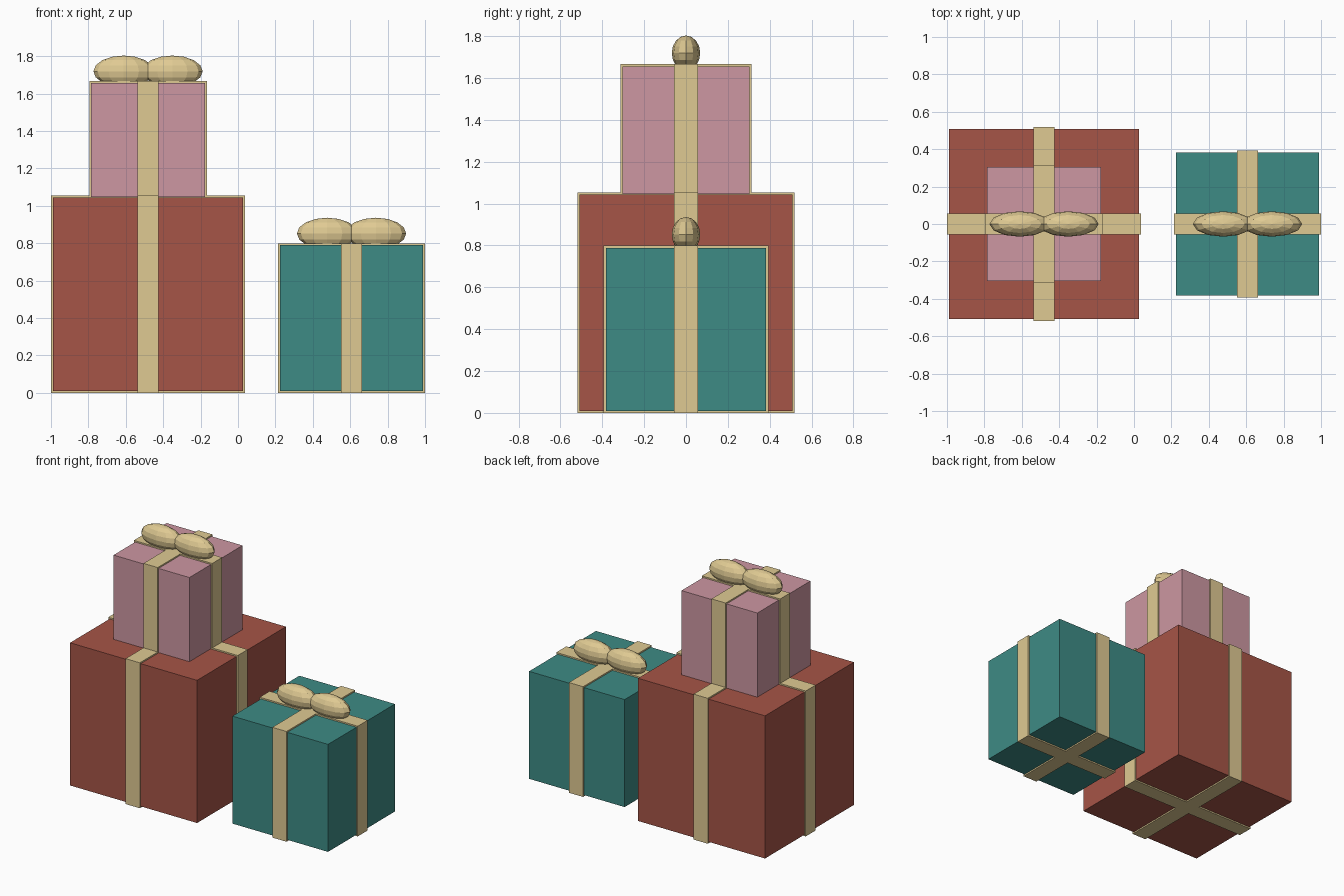
import bpy, bmesh
from mathutils import Matrix, Vector

if "Cube" in bpy.data.objects:
    bpy.data.objects.remove(bpy.data.objects["Cube"])


def material(name, rgb):
    m = bpy.data.materials.new(name)
    m.diffuse_color = (*rgb, 1)
    m.use_nodes = True
    m.node_tree.nodes["Principled BSDF"].inputs["Base Color"].default_value = m.diffuse_color
    return m


RED = material("red_paper", (0.38, 0.09, 0.063))
TEAL = material("teal_paper", (0.048, 0.26, 0.235))
PINK = material("pink_paper", (0.61, 0.31, 0.36))
GOLD = material("gold_ribbon", (0.74, 0.59, 0.29))

RIBBON = 0.114   # ribbon width
LIFT = 0.01      # how far the ribbon stands off the paper


def add_object(name, bm, mat):
    mesh = bpy.data.meshes.new(name)
    bm.to_mesh(mesh)
    bm.free()
    mesh.materials.append(mat)
    ob = bpy.data.objects.new(name, mesh)
    bpy.context.collection.objects.link(ob)
    return ob


def box(name, centre, size, mat):
    bm = bmesh.new()
    bmesh.ops.create_cube(bm, size=1, matrix=Matrix.LocRotScale(
        Vector(centre), None, Vector(size)))
    return add_object(name, bm, mat)


def bow_loop(name, centre, radii):
    bm = bmesh.new()
    bmesh.ops.create_uvsphere(bm, u_segments=12, v_segments=8, radius=1,
                              matrix=Matrix.LocRotScale(Vector(centre), None, Vector(radii)))
    return add_object(name, bm, GOLD)


def gift(name, x, z0, width, height, mat, bow):
    # wrapped box with a ribbon band in each direction; z0 is the paper's bottom
    c = (x, 0, z0 + height / 2)
    outer, tall = width + 2 * LIFT, height + 2 * LIFT
    box(name + "_box", c, (width, width, height), mat)
    box(name + "_ribbon_across", c, (outer, RIBBON, tall), GOLD)
    box(name + "_ribbon_along", c, (RIBBON, outer, tall), GOLD)
    # two-lobed bow resting on the crossing
    if bow:
        z = z0 + height + LIFT + 0.053
        for side, s in (("left", -1), ("right", 1)):
            bow_loop(f"{name}_bow_{side}", (x + s * 0.13, 0, z), (0.162, 0.068, 0.084))


gift("large_gift", -0.481, 0.01, 1.018, 1.034, RED, False)
gift("top_gift", -0.481, 1.046, 0.608, 0.61, PINK, True)
gift("small_gift", 0.607, 0.01, 0.766, 0.779, TEAL, True)
